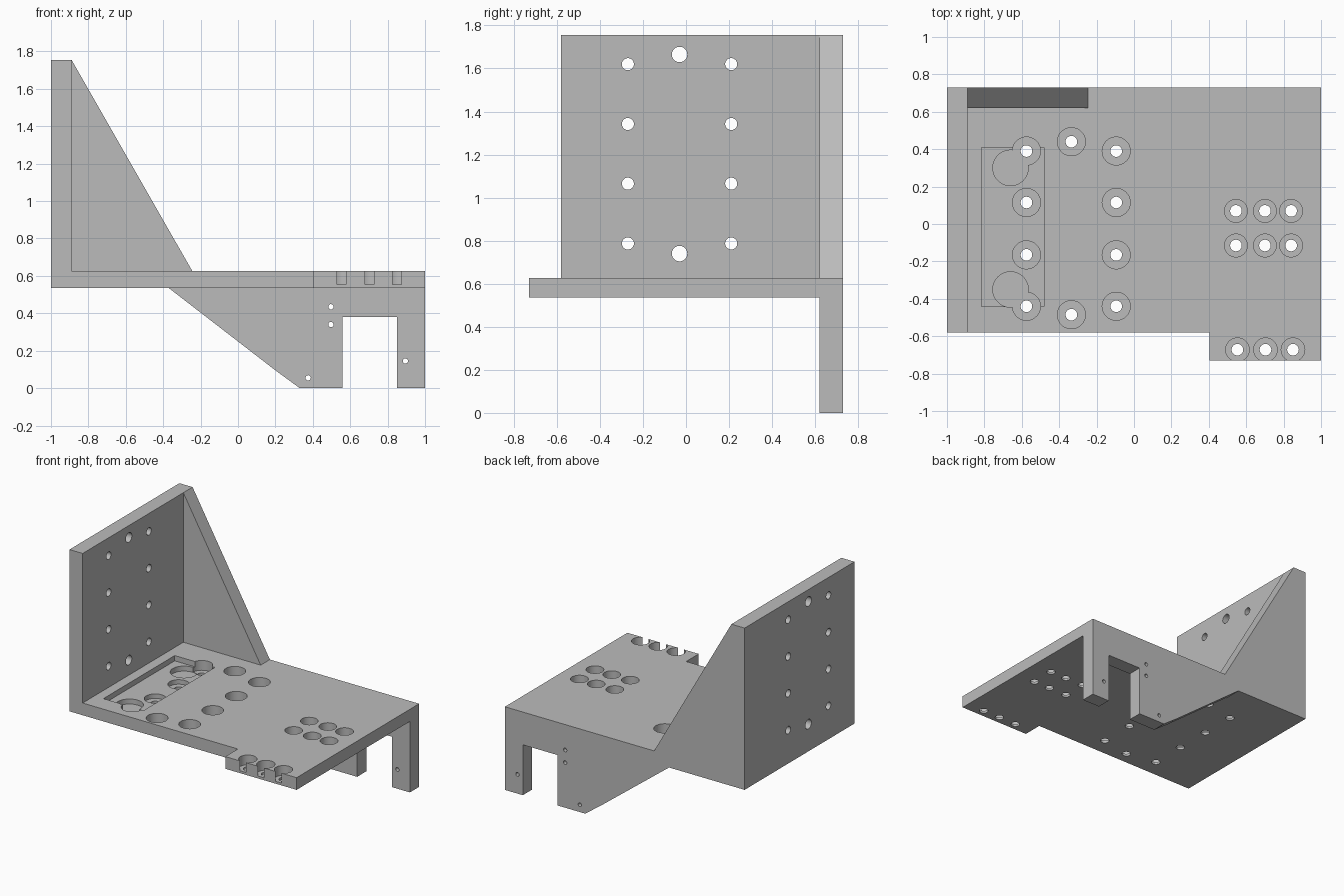
import bpy, bmesh
from mathutils import Matrix, Vector

cube = bpy.data.objects.get("Cube")
if cube:
    bpy.data.objects.remove(cube)

TOP, BOTTOM = 0.627, 0.535
steel = bpy.data.materials.new("plain grey metal")
steel.use_nodes = True
GREY = (0.5, 0.5, 0.5, 1)
steel.diffuse_color = GREY
steel.node_tree.nodes["Principled BSDF"].inputs["Base Color"].default_value = GREY


def finish(bm, name):
    bmesh.ops.recalc_face_normals(bm, faces=bm.faces)
    mesh = bpy.data.meshes.new(name)
    bm.to_mesh(mesh)
    bm.free()
    mesh.materials.append(steel)
    obj = bpy.data.objects.new(name, mesh)
    bpy.context.collection.objects.link(obj)
    return obj


def prism(name, outline, push):
    """Extrude a closed outline of 3D points along a vector."""
    bm = bmesh.new()
    face = bm.faces.new([bm.verts.new(p) for p in outline])
    ext = bmesh.ops.extrude_face_region(bm, geom=[face])
    moved = [v for v in ext["geom"] if isinstance(v, bmesh.types.BMVert)]
    bmesh.ops.translate(bm, vec=Vector(push), verts=moved)
    return finish(bm, name)


def box(name, x, y, z):
    return prism(name, [(x[0], y[0], z[0]), (x[1], y[0], z[0]),
                        (x[1], y[1], z[0]), (x[0], y[1], z[0])], (0, 0, z[1] - z[0]))


def drill(name, centre, radius, length, axis="Z"):
    bm = bmesh.new()
    turn = {"X": Matrix.Rotation(1.570796, 4, "Y"),
            "Y": Matrix.Rotation(1.570796, 4, "X"), "Z": Matrix()}[axis]
    bmesh.ops.create_cone(bm, cap_ends=True, segments=40, radius1=radius, radius2=radius,
                          depth=length, matrix=Matrix.Translation(centre) @ turn)
    return finish(bm, name)


def combine(target, tool, operation):
    mod = target.modifiers.new(operation.title(), "BOOLEAN")
    mod.operation, mod.solver, mod.object = operation, "EXACT", tool
    bpy.context.view_layer.objects.active = target
    bpy.ops.object.modifier_apply(modifier=mod.name)
    bpy.data.objects.remove(tool)


def cut(target, tool):
    combine(target, tool, "DIFFERENCE")


def sink(target, x, y, floor, radius):
    """Round recess open at the top of the base plate."""
    cut(target, drill("recess_cutter", (x, y, floor + 0.1), radius, 0.2))


# Base plate with the front tab
base = prism("angle_bracket", [(-1, -0.58, BOTTOM), (0.405, -0.58, BOTTOM), (0.405, -0.73, BOTTOM),
                               (1, -0.73, BOTTOM), (1, 0.73, BOTTOM), (-1, 0.73, BOTTOM)],
             (0, 0, TOP - BOTTOM))

# Shallow pocket with two deeper round recesses
cut(base, box("pocket_cutter", (-0.815, -0.48), (-0.44, 0.41), (0.587, 0.8)))
for y in (0.3, -0.35):
    sink(base, -0.66, y, 0.549, 0.095)

# Counterbored bolt holes: ring, cluster of six, and tab row
ring = [(x, y) for x in (-0.575, -0.095) for y in (0.39, 0.115, -0.165, -0.44)]
ring += [(-0.335, 0.44), (-0.335, -0.485)]
cluster = [(x, y) for x in (0.545, 0.70, 0.84) for y in (0.07, -0.115)]
tab_row = [(x, -0.672) for x in (0.553, 0.703, 0.85)]
for holes, radius in ((ring, 0.075), (cluster, 0.061), (tab_row, 0.063)):
    for x, y in holes:
        sink(base, x, y, 0.553, radius)
        cut(base, drill("bolt_cutter", (x, y, 0.58), 0.031, 0.4))

# Upright wall with bolt and dowel holes
wall = box("upright_wall", (-1, -0.89), (-0.58, 0.73), (BOTTOM, 1.755))
bolts = [(y, z, 0.028) for y in (-0.27, 0.21) for z in (0.787, 1.065, 1.342, 1.62)]
for y, z, radius in bolts + [(-0.03, 0.74, 0.036), (-0.03, 1.665, 0.036)]:
    cut(wall, drill("wall_cutter", (-0.945, y, z), radius, 0.4, "X"))

# Rear panel: sloped gusset above the plate, notched leg below it
side = [(-1, BOTTOM), (-1, 1.755), (-0.89, 1.755), (-0.245, TOP), (1, TOP), (1, 0),
        (0.85, 0), (0.85, 0.38), (0.56, 0.38), (0.56, 0), (0.33, 0), (0.2, 0.095),
        (-0.37, BOTTOM)]
panel = prism("rear_panel", [(x, 0.62, z) for x, z in side], (0, 0.11, 0))
for x, z in ((0.497, 0.435), (0.497, 0.34), (0.375, 0.055), (0.895, 0.145)):
    cut(panel, drill("pin_cutter", (x, 0.675, z), 0.014, 0.4, "Y"))

# Fuse into one machined body and clean coplanar seams
combine(base, wall, "UNION")
combine(base, panel, "UNION")
bm = bmesh.new()
bm.from_mesh(base.data)
bmesh.ops.remove_doubles(bm, verts=bm.verts, dist=0.0001)
bmesh.ops.dissolve_limit(bm, angle_limit=0.01, verts=bm.verts, edges=bm.edges)
bm.to_mesh(base.data)
bm.free()

# Smooth hole walls, sharp machined edges
bpy.ops.object.select_all(action="DESELECT")
base.select_set(True)
bpy.context.view_layer.objects.active = base
bpy.ops.object.shade_smooth_by_angle(angle=0.5)
